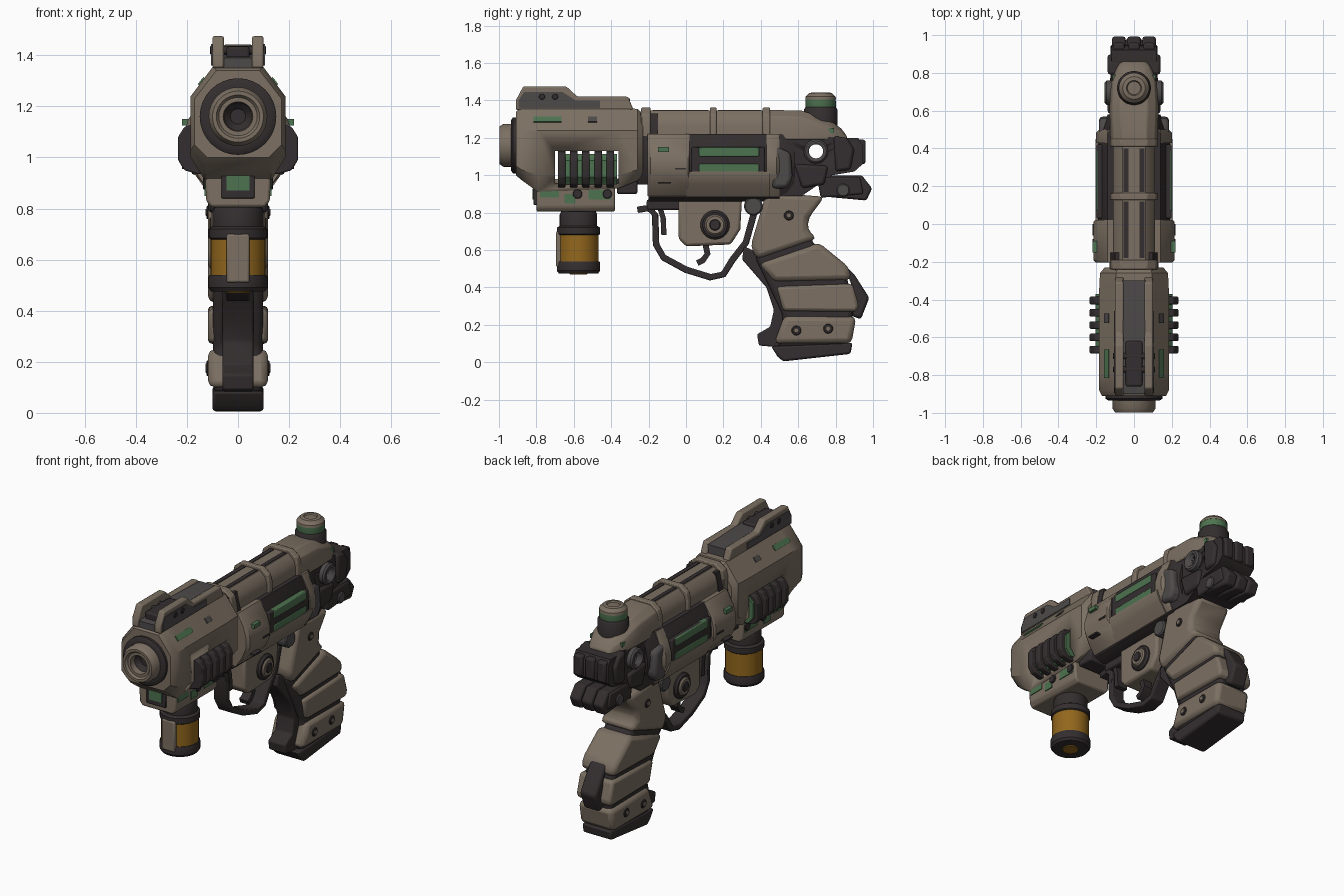
import bpy, bmesh, math
from mathutils import Vector, Matrix

if "Cube" in bpy.data.objects:
    bpy.data.objects.remove(bpy.data.objects["Cube"])

def material(name, rgb):
    m = bpy.data.materials.new(name)
    m.diffuse_color = (*rgb, 1)
    m.use_nodes = True
    m.node_tree.nodes["Principled BSDF"].inputs["Base Color"].default_value = m.diffuse_color
    return m

TAN = material("tan armour", (0.200, 0.160, 0.122))
DARK = material("dark metal", (0.034, 0.027, 0.028))
GREY = material("worn grey", (0.075, 0.067, 0.068))
GREEN = material("green", (0.075, 0.170, 0.080))
AMBER = material("amber", (0.290, 0.135, 0.012))

def finish(name, bm, mat, bevel=0.0, mirror=False):
    bmesh.ops.recalc_face_normals(bm, faces=bm.faces)
    me = bpy.data.meshes.new(name)
    bm.to_mesh(me)
    bm.free()
    for p in me.polygons:
        p.use_smooth = True
    me.set_sharp_from_angle(angle=math.radians(35))
    me.materials.append(mat)
    ob = bpy.data.objects.new(name, me)
    bpy.context.collection.objects.link(ob)
    if bevel:
        b = ob.modifiers.new("bevel", 'BEVEL')
        b.width, b.segments, b.limit_method = bevel, 2, 'ANGLE'
    if mirror:
        ob.modifiers.new("mirror", 'MIRROR').use_clip = False
    return ob

def loft(name, rings, mat, **kw):
    """Join rings of equal length into a capped solid."""
    bm = bmesh.new()
    vs = [[bm.verts.new(p) for p in r] for r in rings]
    n = len(vs[0])
    for a, b in zip(vs, vs[1:]):
        for i in range(n):
            bm.faces.new((a[i], a[(i + 1) % n], b[(i + 1) % n], b[i]))
    bm.faces.new(vs[0])
    bm.faces.new(vs[-1])
    return finish(name, bm, mat, **kw)

def side(name, pts, x, mat, **kw):
    """Side profile (y, z) pushed along x; x is a half width or a range."""
    x0, x1 = x if isinstance(x, tuple) else (-x, x)
    return loft(name, [[(q, y, z) for y, z in pts] for q in (x0, x1)], mat, **kw)

def hull(name, stations, mat, **kw):
    """Stations (y, right half of the cross-section from top to bottom)."""
    rings = []
    for y, half in stations:
        rings.append([(x, y, z) for x, z in half] + [(-x, y, z) for x, z in reversed(half)])
    return loft(name, rings, mat, **kw)

def box(name, x, y, z, mat, **kw):
    return side(name, [(y[0], z[0]), (y[1], z[0]), (y[1], z[1]), (y[0], z[1])], x, mat, **kw)

def lathe(name, axis, centre, prof, mat, n=32, **kw):
    """Turn a (radius, distance) profile round the named axis."""
    rings = []
    for r, t in prof:
        ring = []
        for i in range(n):
            c, s = r * math.cos(math.tau * i / n), r * math.sin(math.tau * i / n)
            v = {'x': (t, c, s), 'y': (c, t, s), 'z': (c, s, t)}[axis]
            ring.append(Vector(v) + Vector(centre))
        rings.append(ring)
    return loft(name, rings, mat, **kw)

def disc(name, y, z, r, h, mat, n=20):
    """Boss going through the gun from side to side."""
    c = 0.15 * r
    return lathe(name, 'x', (0, y, z), [(r - c, -h), (r, -h + c), (r, h - c), (r - c, h)], mat, n)

def strip(name, path, t, h, mat, **kw):
    """Flat bar of thickness t following a side-view path."""
    p = [Vector(q) for q in path]
    up, low = [], []
    for i, q in enumerate(p):
        d = (p[min(i + 1, len(p) - 1)] - p[max(i - 1, 0)]).normalized()
        nrm = Vector((-d.y, d.x)) * t / 2
        up.append(q + nrm)
        low.append(q - nrm)
    return side(name, [tuple(v) for v in up + low[::-1]], h, mat, **kw)

def cut(ob, cutter):
    cutter.hide_render = True
    cutter.hide_set(True)
    m = ob.modifiers.new("cut", 'BOOLEAN')
    m.operation, m.solver, m.object = 'DIFFERENCE', 'EXACT', cutter

# Front housing with a side pocket holding cooling ribs
body = hull("front_housing", [
    (-0.91, [(.085, 1.34), (.17, 1.23), (.17, 1.05), (.12, 1.0)]),
    (-0.88, [(.095, 1.36), (.185, 1.24), (.185, 1.03), (.13, .975)]),
    (-0.79, [(.095, 1.36), (.185, 1.24), (.185, 1.0), (.13, .91)]),
    (-0.36, [(.095, 1.36), (.185, 1.24), (.185, 1.0), (.13, .93)]),
    (-0.26, [(.095, 1.355), (.18, 1.24), (.18, 1.03), (.12, .97)]),
    (-0.23, [(.085, 1.33), (.155, 1.22), (.155, 1.05), (.11, 1.0)])], TAN)
cut(body, box("pocket_cutter", .3, (-.70, -.36), (.955, 1.13), DARK))
hull("rib_core", [(y, [(.17, 1.115), (.205, 1.08), (.205, .99), (.17, .95)]) for y in (-.67, -.37)], GREEN)
for i in range(5):
    y = -.665 + i * .065
    hull("cooling_rib", [(q, [(.16, 1.135), (.21, 1.12), (.235, 1.08), (.235, .99), (.21, .95), (.16, .935)])
                         for q in (y - .02, y + .02)], DARK, bevel=.006)
hull("lower_housing", [
    (-.80, [(.13, .98), (.125, .83), (.105, .805)]),
    (-.38, [(.13, .98), (.125, .83), (.105, .805)])], TAN, bevel=.01)
box("front_recess", .065, (-.815, -.78), (.84, .965), DARK, bevel=.005)
box("front_light", .045, (-.82, -.81), (.87, .93), GREEN)
for y, z, w in ((-.73, .9, .05), (-.62, .87, .03), (-.46, .89, .06)):
    box("lower_patch", .131, (y - w, y + w), (z - .02, z + .03), GREEN)
box("lower_lug", .11, (-.37, -.26), (.90, .985), DARK, bevel=.01)
disc("housing_screw", -.42, .9, .025, .138, DARK)
disc("housing_screw", -.58, .9, .025, .138, DARK)
# Plates on the sloped shoulders
for nm, y, l, mat in (("shoulder_vent", -.74, .15, GREEN), ("shoulder_notch", -.5, .05, GREY)):
    for s in (1, -1):
        bm = bmesh.new()
        bmesh.ops.create_cube(bm, size=1, matrix=Matrix.Translation((s * .142, y, 1.297))
                              @ Matrix.Rotation(-s * .67, 4, 'Y') @ Matrix.Diagonal((.012, l, .035, 1)))
        finish(nm, bm, mat)

# Muzzle
lathe("muzzle_ring", 'y', (0, 0, 1.16), [(.15, -.88), (.15, -.925), (.135, -.935), (.11, -.935), (.11, -.88)], DARK)
lathe("muzzle", 'y', (0, 0, 1.16), [(.115, -.88), (.115, -.975), (.1, -.998), (.085, -.998), (.075, -.985),
                                    (.058, -.985), (.05, -.9)], TAN)
lathe("muzzle_bore", 'y', (0, 0, 1.16), [(.057, -.91), (.057, -.95), (.03, -.92)], DARK)

# Sight on top of the front housing
side("sight_wall", [(-.91, 1.35), (-.91, 1.40), (-.87, 1.475), (-.64, 1.475), (-.58, 1.42), (-.31, 1.42),
                    (-.28, 1.35)], (.055, .1), TAN, bevel=.008, mirror=True)
side("sight_panel", [(-.895, 1.36), (-.895, 1.40), (-.865, 1.445), (-.66, 1.445), (-.59, 1.40), (-.46, 1.40),
                     (-.46, 1.36)], (.095, .105), GREY, mirror=True)
side("sight_floor", [(-.9, 1.35), (-.9, 1.39), (-.62, 1.42), (-.3, 1.41), (-.3, 1.35)], .06, GREY)
box("sight_block", .045, (-.86, -.62), (1.38, 1.435), DARK, bevel=.01)
disc("sight_pin", -.77, 1.42, .016, .11, DARK)
disc("sight_pin", -.70, 1.42, .016, .11, DARK)

# Canister under the front
C = (0, -.575, 0)
lathe("canister_neck", 'z', C, [(.085, .82), (.1, .79), (.1, .73), (.115, .72), (.115, .685), (.1, .675)], DARK)
lathe("canister_glass", 'z', C, [(.107, .69), (.107, .52)], AMBER)
lathe("canister_cap", 'z', C, [(.112, .54), (.116, .53), (.116, .49), (.105, .475), (.05, .475)], DARK)
lathe("canister_base_light", 'z', C, [(.05, .478), (.045, .47)], AMBER)
box("canister_clip", .045, (-.695, -.66), (.51, .7), TAN, bevel=.008)

# Drum body
hull("drum_neck", [(y, [(.1, 1.33), (.13, 1.2), (.13, 1.02), (.09, .95)]) for y in (-.3, -.15)], DARK)
def ring(w, top=1.22):
    return [(.14, top), (w - .02, 1.15), (w, 1.08), (w, 1.02), (w - .03, .95), (.13, .89)]
hull("drum_collar", [(-.205, ring(.2)), (-.19, ring(.215)), (.01, ring(.215)), (.02, ring(.205))], TAN)
hull("drum_core", [(.0, ring(.19)), (.48, ring(.19)), (.58, [(x * .75, z) for x, z in ring(.185)])], DARK)
hull("drum_lower_shell", [(y, [(.203, 1.02), (.203, 1.0), (.18, .95), (.135, .885)]) for y in (0, .45)], TAN)
hull("drum_rear_collar", [(.43, ring(.2)), (.485, ring(.2)), (.50, ring(.185))], TAN)
box("drum_window_frame", .198, (.03, .42), (1.0, 1.15), DARK, bevel=.006)
for z in (1.035, 1.125):
    box("drum_light", .201, (.07, .39), (z - .025, z + .025), GREEN, bevel=.005)
box("drum_patch", .219, (-.15, -.09), (1.125, 1.15), GREEN)
box("drum_patch", .22, (-.15, -.08), (.955, .965), DARK)
box("drum_patch", .22, (-.06, .0), (1.03, 1.04), DARK)
side("drum_rear_lug", [(.49, 1.15), (.56, 1.12), (.57, .98), (.54, .93), (.46, .93), (.46, 1.15)], .185, GREY, bevel=.02)

# Upper barrel with bands and dark grooves
def top(w, z):
    return [(w * .55, z), (w * .9, z - .035), (w, z - .08), (w, 1.19)]
hull("upper_barrel", [(y, top(.112, 1.345)) for y in (-.24, .45)], TAN)
for y, l in ((-.215, .025), (.145, .018), (.43, .02)):
    hull("barrel_band", [(q, top(.128, 1.362)) for q in (y - l, y + l)], TAN, bevel=.006)
for y0, y1 in ((-.18, .12), (.17, .40)):
    box("barrel_groove", (.03, .055), (y0, y1), (1.34, 1.349), DARK, mirror=True)
    box("barrel_side_groove", .115, (y0, y1), (1.19, 1.215), DARK)

# Rear cowl and knob
hull("rear_cowl", [(.44, top(.125, 1.35)), (.62, top(.13, 1.345)), (.76, top(.12, 1.30)),
                   (.83, [(.05, 1.25), (.08, 1.235), (.09, 1.21), (.09, 1.18)]),
                   (.86, [(.04, 1.21), (.06, 1.2), (.07, 1.19), (.07, 1.18)])], TAN, bevel=.006)
box("cowl_patch", .113, (.71, .79), (1.225, 1.25), GREEN)
K = (0, .72, 0)
lathe("knob_base", 'z', K, [(.09, 1.25), (.09, 1.35), (.08, 1.365)], DARK)
lathe("knob_light", 'z', K, [(.075, 1.35), (.082, 1.37), (.08, 1.41)], GREEN)
lathe("knob_cap", 'z', K, [(.082, 1.405), (.08, 1.42), (.06, 1.44), (.04, 1.443), (.035, 1.435)], TAN)

# Rear frame, with a hole right through
rear = side("rear_frame", [(.45, 1.22), (.84, 1.2), (.92, 1.2), (.945, 1.16), (.945, 1.06), (.9, 1.02), (.78, 1.0),
                           (.62, .89), (.42, .89)], .12, DARK)
hole = disc("hole_cutter", .695, 1.128, .038, .4, DARK)
cut(rear, hole)
boss = disc("hole_boss", .695, 1.128, .065, .155, GREY, 28)
cut(boss, hole)
side("rear_cheek", [(.79, 1.21), (.86, 1.2), (.9, 1.14), (.88, 1.03), (.80, 1.02)], .14, DARK, bevel=.015)
side("rear_cheek_lower", [(.58, 1.06), (.76, 1.05), (.74, .95), (.62, .93)], .14, DARK, bevel=.015)
for x in (-.08, 0, .08):
    side("rear_tooth", [(.74, 1.0), (.94, 1.0), (.995, .93), (.965, .865), (.75, .885)], (x - .036, x + .036),
         DARK, bevel=.012)
    box("rear_fin", (x - .03, x + .03), (.88, .96), (1.06, 1.19), DARK, bevel=.012)
side("rear_lower_block", [(.7, .99), (.93, .99), (.95, .9), (.72, .88)], .125, DARK, bevel=.01)
disc("rear_screw", .84, .92, .035, .135, GREY)

# Frame, trigger housing, guard and trigger
hull("under_frame", [(y, [(.13, .93), (.125, .88), (.08, .86)]) for y in (-.2, .5)], DARK)
side("trigger_housing", [(-.04, .89), (.3, .89), (.29, .71), (.24, .63), (.0, .62), (-.04, .66)], .075, TAN, bevel=.015)
disc("trigger_dial", .155, .735, .078, .095, DARK, 28)
disc("trigger_dial_ring", .155, .735, .055, .105, TAN, 28)
disc("trigger_dial_hub", .155, .735, .03, .112, DARK)
disc("frame_pin", .36, .835, .05, .115, GREY)
strip("trigger_guard", [(-.26, .815), (-.2, .825), (-.165, .79), (-.16, .63), (-.12, .56), (0, .495), (.13, .455),
                        (.2, .47), (.25, .55), (.32, .64), (.37, .82)], .035, .045, DARK, bevel=.006)
box("guard_mount", .05, (-.21, .0), (.815, .87), DARK, bevel=.01)
strip("guard_hook", [(-.14, .83), (-.122, .77), (-.118, .68)], .028, .035, DARK)
strip("trigger", [(.10, .65), (.115, .58), (.09, .545), (.06, .53)], .032, .03, DARK)

# Grip: dark core under four tan segments
side("grip_core", [(.42, .9), (.70, .88), (.635, .74), (.68, .64), (.85, .49), (.9, .3), (.86, .08), (.49, .08),
                   (.52, .25), (.37, .56)], .098, DARK, bevel=.025)
for pts in ([(.43, .91), (.74, .885), (.655, .77), (.65, .71), (.70, .66), (.38, .55), (.345, .62)],
            [(.39, .53), (.71, .64), (.87, .51), (.885, .44), (.47, .43)],
            [(.485, .405), (.89, .42), (.925, .30), (.91, .27), (.52, .275)],
            [(.525, .25), (.91, .245), (.885, .1), (.47, .1), (.5, .18)]):
    side("grip_segment", pts, .118, TAN, bevel=.028)
side("grip_front_strap", [(.31, .62), (.30, .55), (.43, .40), (.47, .28), (.45, .19), (.38, .15), (.39, .09),
                          (.5, .08), (.54, .25), (.5, .42), (.4, .58)], .06, DARK, bevel=.008)
side("grip_base", [(.455, .085), (.89, .105), (.88, .045), (.52, .005), (.49, .03)], .1, DARK, bevel=.012)
side("grip_back_spur", [(.84, .53), (.9, .47), (.98, .345), (.935, .23), (.88, .25), (.89, .40)], .055, DARK, bevel=.015)
for y, z in ((.55, .785), (.59, .17), (.76, .18)):
    disc("grip_screw", y, z, .026, .124, DARK)
    disc("grip_screw_head", y, z, .014, .127, TAN)
